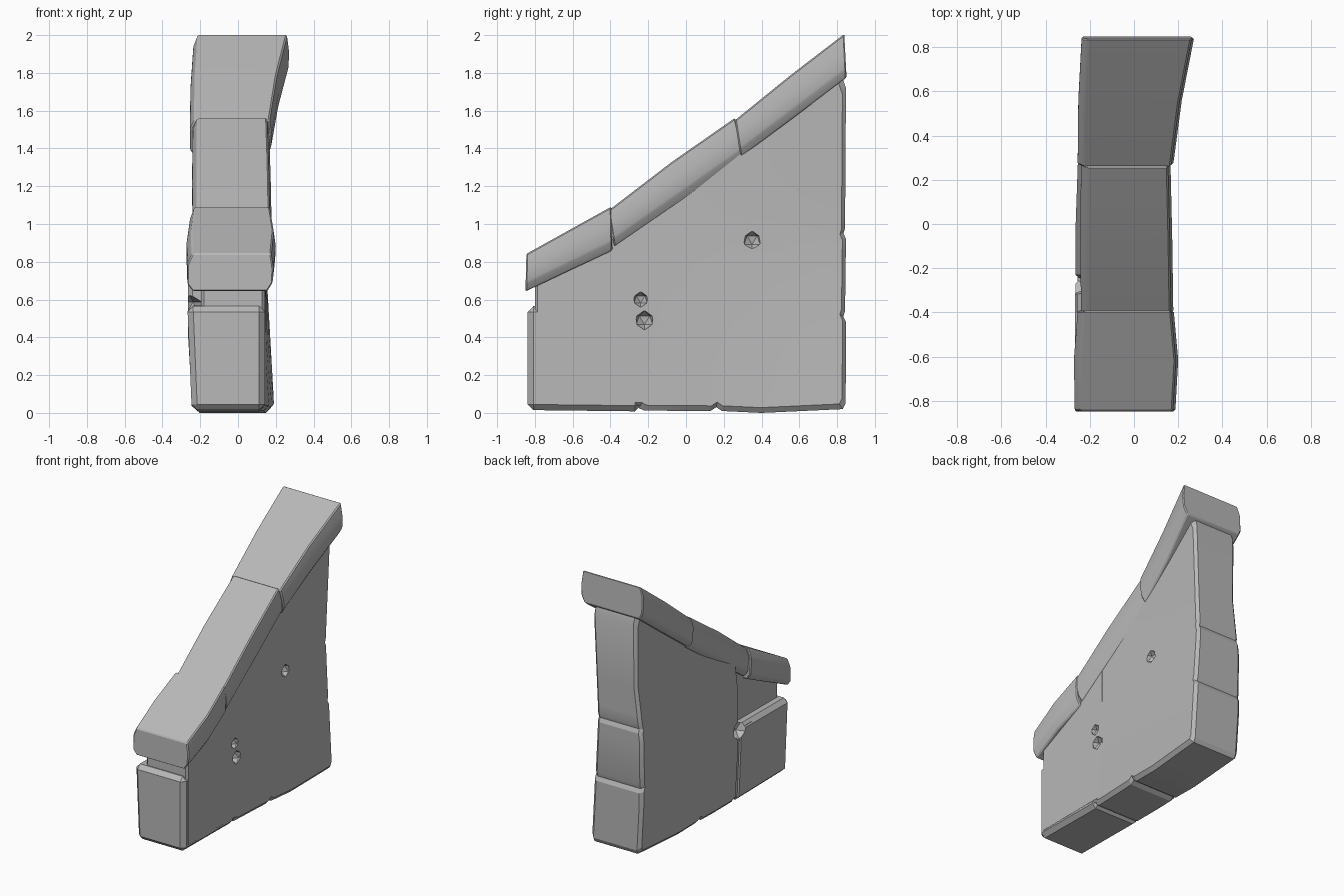
import bpy
import bmesh
from mathutils import Matrix

cube = bpy.data.objects.get("Cube")
if cube:
    bpy.data.objects.remove(cube, do_unlink=True)

stone = bpy.data.materials.new("grey_stone")
stone.use_nodes = True
GREY = (0.48, 0.48, 0.48, 1)
stone.diffuse_color = GREY
bsdf = stone.node_tree.nodes["Principled BSDF"]
bsdf.inputs["Base Color"].default_value = GREY
bsdf.inputs["Roughness"].default_value = 0.9


def skin(rings):
    """Skin matching rings of points and cap both ends."""
    bm = bmesh.new()
    loops = [[bm.verts.new(p) for p in ring] for ring in rings]
    n = len(loops[0])
    for a, b in zip(loops, loops[1:]):
        for i in range(n):
            j = (i + 1) % n
            bm.faces.new((a[i], a[j], b[j], b[i]))
    bm.faces.new(loops[0])
    bm.faces.new(loops[-1])
    bmesh.ops.recalc_face_normals(bm, faces=bm.faces)
    return bm


def chip_edges(bm, size):
    hard = [e for e in bm.edges if e.calc_face_angle(0) > 0.4]
    bmesh.ops.bevel(bm, geom=hard, offset=size, segments=1,
                    affect='EDGES', clamp_overlap=True)


def finish(name, bm):
    mesh = bpy.data.meshes.new(name)
    bm.to_mesh(mesh)
    bm.free()
    mesh.materials.append(stone)
    obj = bpy.data.objects.new(name, mesh)
    bpy.context.collection.objects.link(obj)
    return obj


def activate(obj):
    bpy.ops.object.select_all(action='DESELECT')
    obj.select_set(True)
    bpy.context.view_layer.objects.active = obj


# Side surfaces of the wall: the right swells low at the back,
# the left is widest at mid height and draws in under the cap stones
def x_right(y, z):
    low = 0.05 * max(0, y + 0.2) * max(0, 1 - z / 0.9)
    high = 0.05 * max(0, y) * max(0, z - 0.95)
    return 0.142 + low + high


def x_left(y, z):
    draw_in = 0.05 * min(1, max(0, z - 0.85) / 0.4)
    return -0.264 + 0.035 * max(0, y) + 0.06 * max(0, 0.4 - z) + draw_in


# Main body: notched outline with shrunken end rings for the worn edges
def wall_body(outline):
    worn = [(0.3 + (y - 0.3) * 0.965, 0.8 + (z - 0.8) * 0.965) for y, z in outline]
    rings = [[(x, y, z) for y, z in ring]
             for x, ring in ((-1, worn), (-0.88, outline), (0.88, outline), (1, worn))]
    bm = skin(rings)
    # Cut along the masonry courses so that the sides can swell
    for axis, places in ((1, (0, 0.3, 0.6)), (2, (0.25, 0.4, 0.85, 1.05, 1.25))):
        for place in places:
            point, normal = [0, 0, 0], [0, 0, 0]
            point[axis], normal[axis] = place, 1
            bmesh.ops.bisect_plane(bm, geom=bm.verts[:] + bm.edges[:] + bm.faces[:],
                                   plane_co=point, plane_no=normal)
    for v in bm.verts:
        t = (v.co.x + 1) / 2
        left, right = x_left(v.co.y, v.co.z), x_right(v.co.y, v.co.z)
        v.co.x = left + (right - left) * t
    return finish("wall_body", bm)


wall = [wall_body([(-0.25, 0.025), (-0.22, 0.012), (0.13, 0.01), (0.16, 0.03),
                   (0.19, 0.01), (0.40, 0), (0.83, 0.02), (0.845, 0.05),
                   (0.848, 0.48), (0.833, 0.51), (0.842, 0.54), (0.847, 0.92),
                   (0.834, 0.95), (0.842, 0.98), (0.847, 1.72), (0.82, 1.80),
                   (0.30, 1.44), (-0.25, 1.04)])]

# Front base stone
base = ((-0.838, 0.015), (-0.24, 0.008), (-0.24, 0.57), (-0.838, 0.565))
bm = skin([[(x_left(y, z) - 0.004, y, z) for y, z in base],
           [(x_right(y, z), y, z) for y, z in base]])
chip_edges(bm, 0.03)
wall.append(finish("front_base_stone", bm))

# Filler behind the left seam
seam = ((-0.40, 0.04), (-0.12, 0.04), (-0.12, 0.55), (-0.40, 0.55))
bm = skin([[(x_left(y, z) + 0.006, y, z) for y, z in seam],
           [(0.10, y, z) for y, z in seam]])
wall.append(finish("seam_filler", bm))

# Wedge under the lower cap stone: flush on the right, sunk on the left
wedge = ((-0.80, 0.04), (-0.15, 0.04), (-0.15, 1.08), (-0.42, 0.92), (-0.80, 0.71))
bm = skin([[(-0.195, y, z) for y, z in wedge], [(0.143, y, z) for y, z in wedge]])
chip_edges(bm, 0.015)
wall.append(finish("wedge_stone", bm))

# Chipped dents in both sides of the wall
bm = bmesh.new()
for x, y, z, size in ((0.15, 0.35, 0.915, 0.05), (0.14, -0.24, 0.60, 0.042),
                      (0.14, -0.22, 0.49, 0.052), (-0.26, -0.25, 0.55, 0.08)):
    bmesh.ops.create_icosphere(bm, subdivisions=1, radius=size,
                               matrix=Matrix.Translation((x, y, z)))
dents = finish("dent_cutter", bm)
dents.hide_render = True
for obj in wall:
    activate(obj)
    cut = obj.modifiers.new("dents", 'BOOLEAN')
    cut.operation = 'DIFFERENCE'
    cut.solver = 'EXACT'
    cut.object = dents
    bpy.ops.object.modifier_apply(modifier=cut.name)
bpy.data.objects.remove(dents, do_unlink=True)


# Sloping cap stones: top y, z, bottom y, z, then side limits at each station
def cap_stone(name, stations):
    rings = []
    for yt, zt, yb, zb, xl, xr in stations:
        section = ((xl + 0.025, 1), (xr - 0.012, 1), (xr, 0.6), (xr - 0.004, 0.22),
                   (xr - 0.032, 0), (xl + 0.028, 0), (xl, 0.18), (xl, 0.72))
        rings.append([(x, yb + (yt - yb) * t, zb + (zt - zb) * t)
                      for x, t in section])
    bm = skin(rings)
    chip_edges(bm, 0.007)
    return finish(name, bm)


caps = [
    cap_stone("lower_cap_stone", [(-0.845, 0.842, -0.85, 0.643, -0.268, 0.187),
                                  (-0.62, 0.967, -0.61, 0.757, -0.272, 0.2),
                                  (-0.395, 1.092, -0.39, 0.86, -0.255, 0.18)]),
    cap_stone("middle_cap_stone", [(-0.41, 1.072, -0.38, 0.88, -0.24, 0.178),
                                   (-0.08, 1.325, -0.03, 1.118, -0.243, 0.173),
                                   (0.26, 1.562, 0.31, 1.358, -0.24, 0.165)]),
    cap_stone("upper_cap_stone", [(0.26, 1.55, 0.29, 1.355, -0.255, 0.178),
                                  (0.55, 1.785, 0.57, 1.563, -0.252, 0.216),
                                  (0.838, 2.006, 0.85, 1.775, -0.237, 0.272)]),
]

for obj in wall + caps:
    activate(obj)
    bpy.ops.object.shade_smooth_by_angle(angle=0.35)
